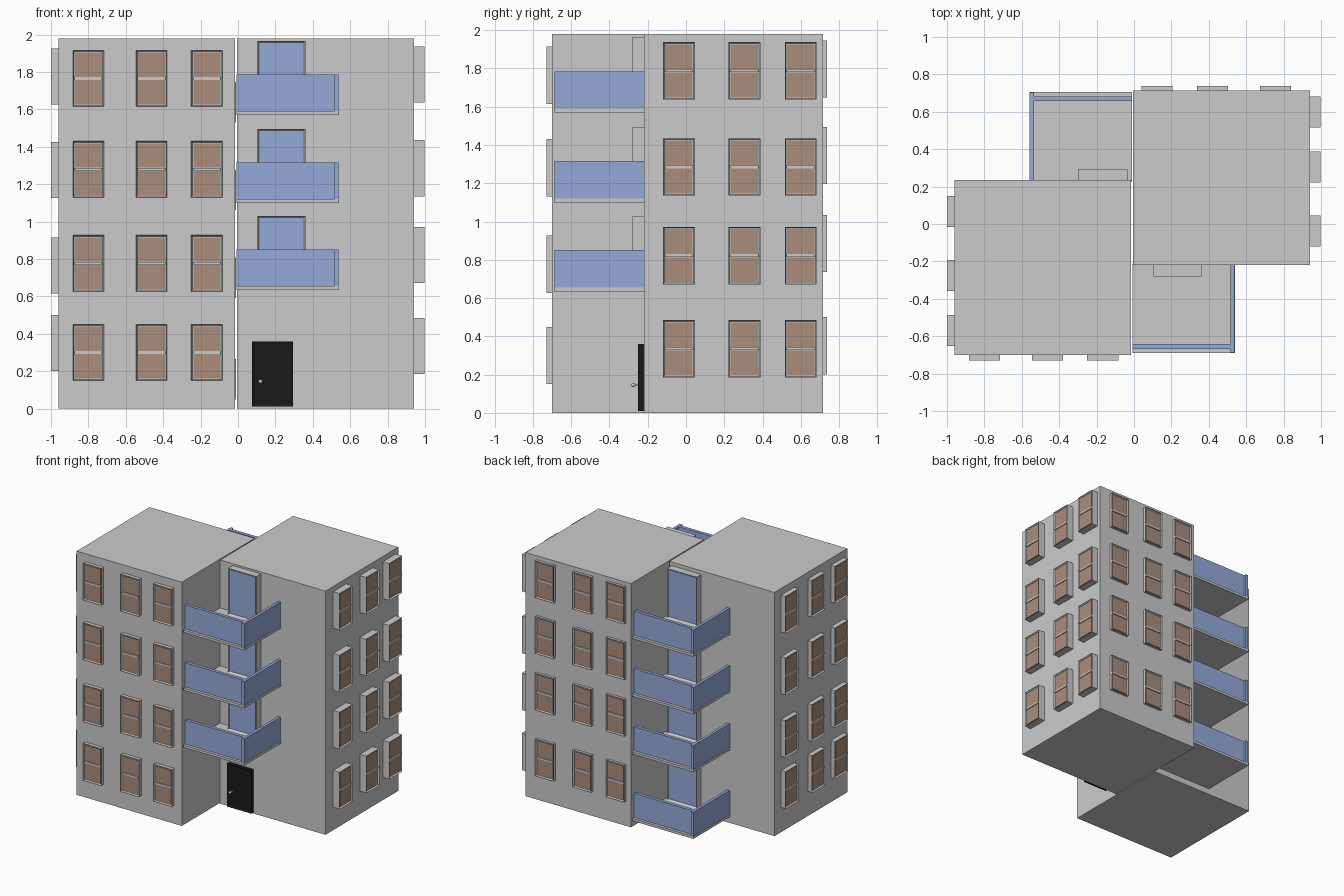
import bpy, bmesh
from math import radians
from mathutils import Matrix

if "Cube" in bpy.data.objects:
    bpy.data.objects.remove(bpy.data.objects["Cube"])


def material(name, rgb):
    m = bpy.data.materials.new(name)
    m.diffuse_color = (*rgb, 1)
    m.use_nodes = True
    m.node_tree.nodes["Principled BSDF"].inputs["Base Color"].default_value = m.diffuse_color
    return m


BROWN = material("brown_glass", (0.40, 0.27, 0.20))
BLUE = material("blue_panel", (0.30, 0.40, 0.70))
BLACK = material("black_paint", (0.01, 0.01, 0.01))


def add_box(bm, x0, x1, y0, y1, z0, z1):
    mat = (Matrix.Translation(((x0 + x1) / 2, (y0 + y1) / 2, (z0 + z1) / 2))
           @ Matrix.Diagonal((abs(x1 - x0), abs(y1 - y0), abs(z1 - z0), 1)))
    return bmesh.ops.create_cube(bm, size=1, matrix=mat)["verts"]


def finish(bm, name, mat=None):
    me = bpy.data.meshes.new(name)
    bm.to_mesh(me)
    bm.free()
    if mat:
        me.materials.append(mat)
    return me


def link(name, me, loc=(0, 0, 0), angle=0):
    ob = bpy.data.objects.new(name, me)
    ob.location = loc
    ob.rotation_euler.z = radians(angle)
    bpy.context.collection.objects.link(ob)
    return ob


def box(name, x, y, z, mat=None, back=False):
    # back parts are the front ones turned half a circle about the plan centre
    if back:
        x = [-0.02 - v for v in x]
        y = [0.015 - v for v in y]
    bm = bmesh.new()
    add_box(bm, *x, *y, *z)
    return link(name, finish(bm, name, mat))


def frame_mesh(name, x0, x1, depth, z0, z1, rim, recess, mat=None, mid=False):
    # box facing -y whose front face is inset and pushed in
    bm = bmesh.new()
    add_box(bm, x0, x1, -depth, 0.01, z0, z1)
    front = [f for f in bm.faces if f.normal.y < -0.9]
    bmesh.ops.inset_region(bm, faces=front, thickness=rim)
    bmesh.ops.translate(bm, verts=front[0].verts, vec=(0, recess, 0))
    if mid:
        zm = (z0 + z1) / 2
        add_box(bm, x0 + rim, x1 - rim, -depth + 0.002, -depth + recess + 0.002, zm - 0.007, zm + 0.007)
    return finish(bm, name, mat)


# two wings of the building
box("left_wing", (-0.96, -0.015), (-0.70, 0.235), (0, 1.98))
box("right_wing", (-0.006, 0.94), (-0.22, 0.715), (0, 1.98))

# windows: wall, angle, wall position, protrusion, centres along wall, floor heights
walls = [
    ("front", 0, -0.70, 0.03, (-0.80, -0.462, -0.167), (0.30, 0.777, 1.28, 1.765)),
    ("left", -90, -0.96, 0.04, (-0.57, -0.275, 0.067), (0.35, 0.765, 1.275, 1.775)),
    ("right", 90, 0.94, 0.058, (-0.037, 0.305, 0.6), (0.335, 0.822, 1.285, 1.787)),
    ("back", 180, 0.715, 0.022, (0.122, 0.42, 0.757), (0.35, 0.885, 1.345, 1.797)),
]
for side, angle, pos, d, centres, heights in walls:
    frame = frame_mesh(side + "_window_frame", -0.083, 0.083, d, -0.15, 0.15, 0.009, 0.012, mid=True)
    bm = bmesh.new()
    for z0, z1 in ((-0.138, -0.009), (0.009, 0.138)):
        add_box(bm, -0.072, 0.072, -d + 0.007, -d + 0.013, z0, z1)
    panes = finish(bm, side + "_window_panes", BROWN)
    for c in centres:
        for z in heights:
            loc = (c, pos, z) if angle in (0, 180) else (pos, c, z)
            link(side + "_window_frame", frame, loc, angle)
            link(side + "_window_panes", panes, loc, angle)


def balcony(z, door_x, door_top, back):
    tag = "back_" if back else "front_"
    box(tag + "balcony_slab", (-0.008, 0.54), (-0.69, -0.21), (z, z + 0.02), None, back)
    box(tag + "balcony_front_rail", (-0.008, 0.515), (-0.668, -0.642), (z + 0.02, z + 0.215), BLUE, back)
    box(tag + "balcony_side_rail", (0.515, 0.538), (-0.688, -0.22), (z + 0.02, z + 0.215), BLUE, back)
    # door with grey surround
    w = (door_x[1] - door_x[0]) / 2
    cx = sum(door_x) / 2
    h = door_top - z - 0.02
    loc = (-0.02 - cx, 0.235, z + 0.02) if back else (cx, -0.22, z + 0.02)
    angle = 180 if back else 0
    link(tag + "balcony_door_frame", frame_mesh("door_frame", -w, w, 0.06, 0, h, 0.01, 0.012), loc, angle)
    bm = bmesh.new()
    add_box(bm, -w + 0.01, w - 0.01, -0.053, -0.047, 0.01, h - 0.01)
    link(tag + "balcony_door_panel", finish(bm, "door_panel", BLUE), loc, angle)


for z in (0.635, 1.10, 1.57):
    balcony(z, (0.105, 0.36), min(z + 0.395, 1.975), False)
for z in (0.05, 0.592, 1.062, 1.53):
    balcony(z, (0.015, 0.28), z + 0.42, True)

# entrance door with knob
link("entrance_door", frame_mesh("entrance_door", -0.11, 0.11, 0.03, 0.01, 0.36, 0.025, 0.006, BLACK),
     (0.185, -0.22, 0))
box("door_knob_stem", (0.116, 0.124), (-0.275, -0.24), (0.141, 0.149))
bm = bmesh.new()
bmesh.ops.create_uvsphere(bm, u_segments=12, v_segments=8, radius=0.011)
for f in bm.faces:
    f.smooth = True
link("door_knob", finish(bm, "door_knob"), (0.12, -0.275, 0.145))
